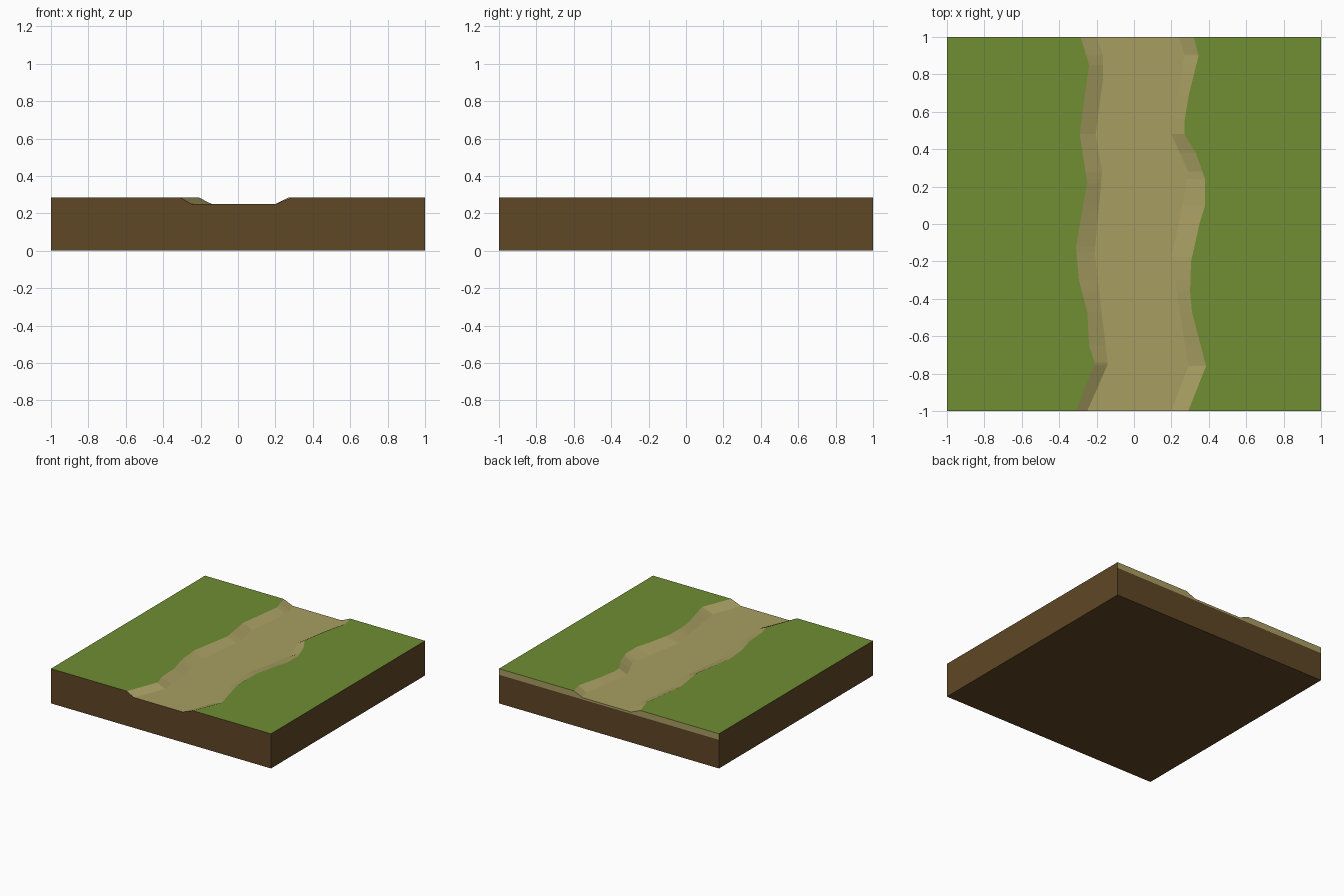
import bpy, bmesh

if "Cube" in bpy.data.objects:
    bpy.data.objects.remove(bpy.data.objects["Cube"])


def material(name, r, g, b):
    lin = [c / 12.92 if c <= 0.04045 else ((c + 0.055) / 1.055) ** 2.4
           for c in (r / 255, g / 255, b / 255)]
    m = bpy.data.materials.new(name)
    m.diffuse_color = (*lin, 1)
    m.use_nodes = True
    m.node_tree.nodes["Principled BSDF"].inputs["Base Color"].default_value = m.diffuse_color
    return m


GRASS = material("grass green", 112, 142, 52)
SAND = material("path sand", 168, 158, 98)
DIRT = material("dirt brown", 96, 71, 37)

SPLIT, BED, TOP = 0.235, 0.25, 0.285   # dirt top, path floor, lawn height


def finish(bm, name, mats):
    me = bpy.data.meshes.new(name)
    bm.normal_update()
    bm.to_mesh(me)
    bm.free()
    for m in mats:
        me.materials.append(m)
    ob = bpy.data.objects.new(name, me)
    bpy.context.collection.objects.link(ob)
    return ob


# dirt base: a block whose top is covered by the lawn and path
bm = bmesh.new()
bmesh.ops.create_cube(bm, size=1)
for v in bm.verts:
    v.co = (v.co.x * 2, v.co.y * 2, (v.co.z + 0.5) * SPLIT)
bm.normal_update()
bmesh.ops.delete(bm, geom=[f for f in bm.faces if f.normal.z > 0.9], context='FACES_ONLY')
finish(bm, "dirt_base", [DIRT])

# wandering path edges as (y, x): lawn edge and foot of the bank on each side
left_lawn = [(-1, -.31), (-.74, -.21), (-.65, -.24), (-.47, -.25), (-.3, -.295), (-.12, -.31),
             (.22, -.25), (.48, -.29), (.6, -.275), (.85, -.24), (1, -.285)]
left_foot = [(-1, -.25), (-.75, -.14), (-.15, -.21), (.28, -.17), (.48, -.205),
             (.78, -.165), (.9, -.165), (1, -.2)]
right_foot = [(-1, .2), (-.76, .29), (-.18, .2), (.05, .25), (.28, .29), (.48, .2),
              (.91, .27), (1, .24)]
right_lawn = [(-1, .29), (-.76, .385), (-.47, .31), (-.36, .3), (-.2, .305), (0, .35), (.1, .38),
              (.24, .38), (.38, .33), (.48, .27), (.55, .27), (.7, .295), (.9, .345), (1, .32)]
edges = (left_lawn, left_foot, right_foot, right_lawn)


def x_at(line, y):
    for (y0, x0), (y1, x1) in zip(line, line[1:]):
        if y <= y1:
            return x0 + (x1 - x0) * (y - y0) / (y1 - y0)
    return line[-1][1]


# lawn and path: cross-sections lofted from front to back
bm = bmesh.new()
rows = []
for y in sorted({p[0] for line in edges for p in line}):
    ll, lf, rf, rl = (x_at(line, y) for line in edges)
    section = [(-1, SPLIT), (-1, TOP), (ll, TOP), (lf, BED),
               (rf, BED), (rl, TOP), (1, TOP), (1, SPLIT)]
    rows.append([bm.verts.new((x, y, z)) for x, z in section])
strip_mat = [2, 0, 1, 1, 1, 0, 2]      # side, lawn, bank, floor, bank, lawn, side
for a, b in zip(rows, rows[1:]):
    for i, mat in enumerate(strip_mat):
        bm.faces.new((a[i], a[i + 1], b[i + 1], b[i])).material_index = mat
# ends: front is dirt, back shows a sandy layer
bm.faces.new(rows[0][::-1]).material_index = 2
bm.faces.new(rows[-1]).material_index = 1
bmesh.ops.recalc_face_normals(bm, faces=bm.faces)
bm.normal_update()
# make sure the lawn faces up
if any(f.material_index == 0 and f.normal.z < 0 for f in bm.faces):
    bmesh.ops.reverse_faces(bm, faces=bm.faces)
finish(bm, "lawn_and_path", [GRASS, SAND, DIRT])
